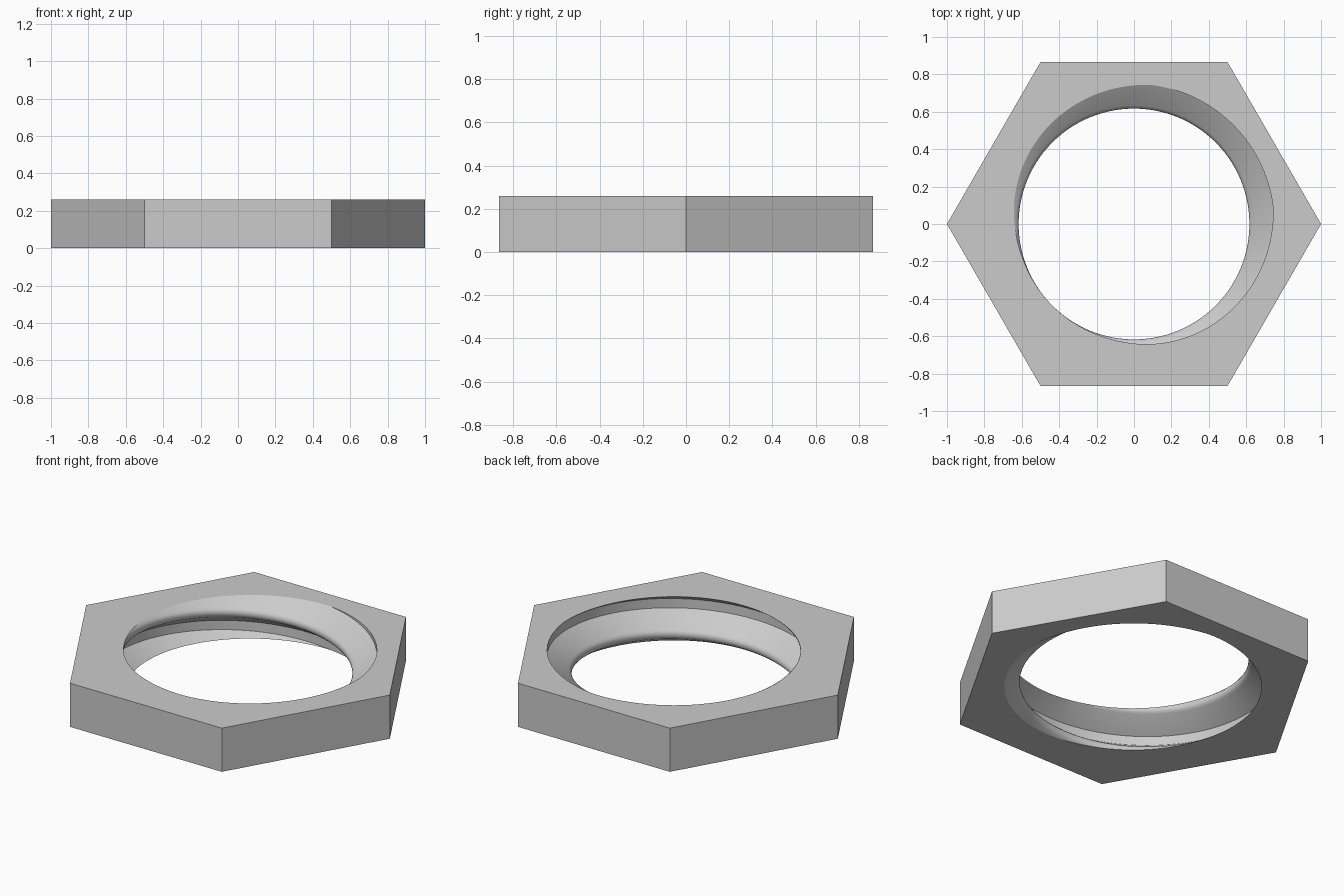
import bpy, bmesh, math

cube = bpy.data.objects.get("Cube")
if cube:
    bpy.data.objects.remove(cube, do_unlink=True)

HEIGHT = 0.26
PITCH = 0.26
APOTHEM = math.cos(math.radians(30))
COLUMNS = 144
START = 0.625  # turn at which the thread ridge meets the base

# Half of one thread: (fraction of pitch from the ridge, radius)
half = [(0, 0.617), (0.04, 0.6185), (0.075, 0.623), (0.11, 0.633), (0.394, 0.749)]
thread = half + [(1 - p, r) for p, r in reversed(half)]


def bore_radius(turn, z):
    phase = (z / PITCH - turn + START) % 1.0
    for (p0, r0), (p1, r1) in zip(thread, thread[1:]):
        if phase <= p1:
            return r0 + (r1 - r0) * (phase - p0) / (p1 - p0)
    return thread[-1][1]


def column(bm, i):
    """Closed section of the nut at one angle: bore upwards, then outer wall."""
    turn = i / COLUMNS
    angle = turn * math.tau
    section = []
    for n in range(-2, 4):
        for p, _ in thread[:-1]:
            z = min(max(PITCH * (turn - START + n + p), 0), HEIGHT)
            section.append((bore_radius(turn, z), z))
    from_face = (angle % math.radians(60)) - math.radians(30)
    outer = APOTHEM / math.cos(from_face)
    section += [(outer, HEIGHT), (outer, 0)]
    return [bm.verts.new((r * math.cos(angle), r * math.sin(angle), z)) for r, z in section]


# Hexagonal nut with a helical thread
bm = bmesh.new()
columns = [column(bm, i) for i in range(COLUMNS + 1)]
for a, b in zip(columns, columns[1:]):
    for k in range(len(a)):
        m = (k + 1) % len(a)
        bm.faces.new((a[k], b[k], b[m], a[m]))
bmesh.ops.remove_doubles(bm, verts=bm.verts[:], dist=0.00005)
bmesh.ops.recalc_face_normals(bm, faces=bm.faces[:])
mesh = bpy.data.meshes.new("threaded_hex_nut")
bm.to_mesh(mesh)
bm.free()
nut = bpy.data.objects.new("threaded_hex_nut", mesh)
bpy.context.collection.objects.link(nut)

# Plain grey metal
grey = bpy.data.materials.new("light_grey")
grey.use_nodes = True
grey.diffuse_color = (0.6, 0.6, 0.6, 1)
grey.node_tree.nodes["Principled BSDF"].inputs["Base Color"].default_value = (0.6, 0.6, 0.6, 1)
mesh.materials.append(grey)

bpy.ops.object.select_all(action="DESELECT")
nut.select_set(True)
bpy.context.view_layer.objects.active = nut
bpy.ops.object.shade_smooth_by_angle(angle=math.radians(30))
